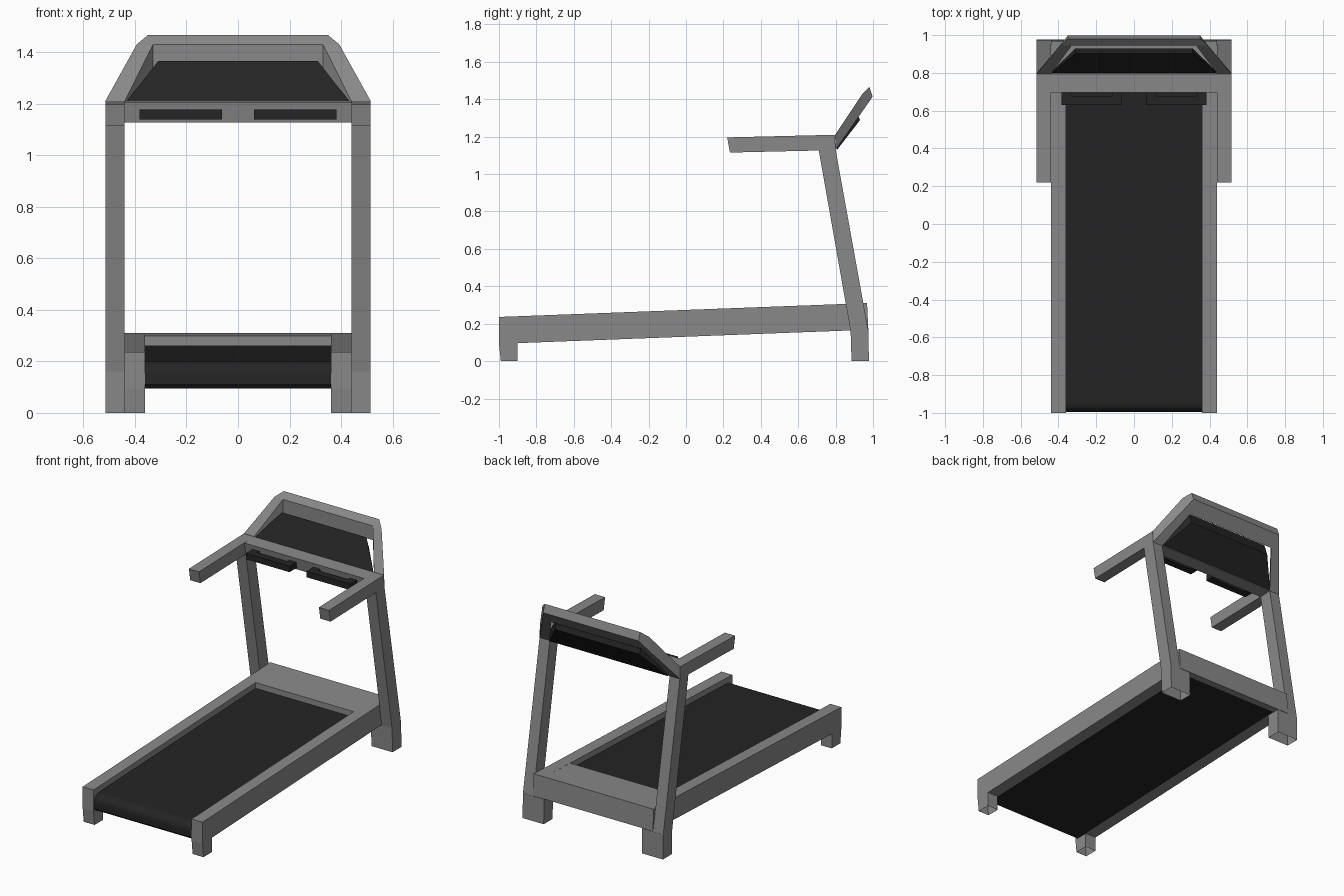
import bpy, bmesh, math

if "Cube" in bpy.data.objects:
    bpy.data.objects.remove(bpy.data.objects["Cube"])


def material(name, v):
    m = bpy.data.materials.new(name)
    m.diffuse_color = (v, v, v, 1)
    m.use_nodes = True
    m.node_tree.nodes["Principled BSDF"].inputs["Base Color"].default_value = m.diffuse_color
    return m


GREY = material("frame grey", 0.25)
DARK = material("rubber black", 0.018)


def loft(name, a, b, mat, mirror=False, open_bottom=False):
    """Solid between two matching loops of 3D points, optionally mirrored in x."""
    bm = bmesh.new()
    for s in ((1, -1) if mirror else (1,)):
        va = [bm.verts.new((s * x, y, z)) for x, y, z in a]
        vb = [bm.verts.new((s * x, y, z)) for x, y, z in b]
        bm.faces.new(va)
        bm.faces.new(vb)
        n = len(va)
        for i in range(n):
            j = (i + 1) % n
            bm.faces.new((va[i], va[j], vb[j], vb[i]))
    bmesh.ops.recalc_face_normals(bm, faces=bm.faces)
    if open_bottom:
        low = [f for f in bm.faces if all(v.co.z < 0.001 for v in f.verts)]
        bmesh.ops.delete(bm, geom=low, context='FACES')
    me = bpy.data.meshes.new(name)
    bm.to_mesh(me)
    bm.free()
    me.materials.append(mat)
    ob = bpy.data.objects.new(name, me)
    bpy.context.collection.objects.link(ob)
    return ob


def prism(name, profile, x0, x1, mat, **kw):
    """Side (y, z) profile extruded across x."""
    return loft(name, [(x0, y, z) for y, z in profile],
                [(x1, y, z) for y, z in profile], mat, **kw)


def rect(y0, y1, z0, z1):
    return [(y0, z0), (y1, z0), (y1, z1), (y0, z1)]


def top(y):
    """Height of the sloping deck top."""
    return 0.273 + 0.0373 * y


# Deck: side rails, motor cover and rear wall
prism("side_rails", [(-1, 0.236), (0.968, 0.31), (0.975, 0.166), (0.88, 0.164),
                     (-0.9, 0.096), (-1, 0.092)], 0.36, 0.44, GREY, mirror=True)
prism("motor_cover", [(0.70, top(0.70)), (0.968, 0.31), (0.975, 0.166), (0.93, 0.165),
                      (0.93, 0.262), (0.70, 0.255)], -0.36, 0.36, GREY)

# Running belt with a rounded front end
arc = [(-0.945 - 0.05 * math.sin(t), 0.148 + 0.052 * math.cos(t))
       for t in (i * math.pi / 10 for i in range(6))]
prism("running_belt", arc + [(-0.995, 0.11), (-0.98, 0.095), (-0.9, 0.096),
                             (0.93, 0.166), (0.93, 0.27)], -0.36, 0.36, DARK)

# Feet, open underneath
prism("near_feet", [(-0.99, 0), (-0.90, 0), (-0.90, 0.0965), (-1, 0.0925)],
      0.36, 0.44, GREY, mirror=True, open_bottom=True)
prism("far_feet", [(0.885, 0), (0.978, 0), (0.975, 0.164), (0.88, 0.164)],
      0.36, 0.515, GREY, mirror=True, open_bottom=True)

# Leaning uprights, arm rests and crossbar
prism("uprights", [(0.88, 0.16), (0.975, 0.16), (0.80, 1.13), (0.71, 1.126)],
      0.44, 0.515, GREY, mirror=True)
prism("arm_rests", [(0.22, 1.196), (0.235, 1.115), (0.71, 1.126), (0.80, 1.13), (0.795, 1.21)],
      0.44, 0.515, GREY, mirror=True)
prism("crossbar", [(0.695, 1.206), (0.71, 1.126), (0.80, 1.13), (0.795, 1.21)],
      -0.44, 0.44, GREY)

# Console frame: tapering side bars and top bar
loft("console_side_bars",
     [(0.515, 0.797, 1.21), (0.44, 0.797, 1.21), (0.44, 0.80, 1.13), (0.515, 0.80, 1.13)],
     [(0.393, 0.944, 1.43), (0.33, 0.944, 1.43), (0.33, 0.944, 1.336), (0.393, 0.944, 1.336)],
     GREY, mirror=True)
loft("console_top_bar",
     [(-0.393, 0.944, 1.43), (0.393, 0.944, 1.43), (0.393, 0.944, 1.336), (-0.393, 0.944, 1.336)],
     [(-0.35, 0.98, 1.466), (0.35, 0.98, 1.466), (0.35, 0.998, 1.414), (-0.35, 0.998, 1.414)],
     GREY)

# Console panel
loft("console_panel",
     [(-0.435, 0.80, 1.205), (0.435, 0.80, 1.205), (0.31, 0.903, 1.365), (-0.31, 0.903, 1.365)],
     [(-0.435, 0.808, 1.13), (0.435, 0.808, 1.13), (0.31, 0.93, 1.288), (-0.31, 0.93, 1.288)],
     DARK)

# Hand grips: a bar on two stubs
prism("grip_bars", rect(0.63, 0.678, 1.138, 1.178), 0.063, 0.383, DARK, mirror=True)
for x0, x1, side in ((0.063, 0.113, "inner"), (0.333, 0.383, "outer")):
    prism(side + "_grip_stubs", rect(0.678, 0.712, 1.138, 1.178), x0, x1, DARK, mirror=True)
